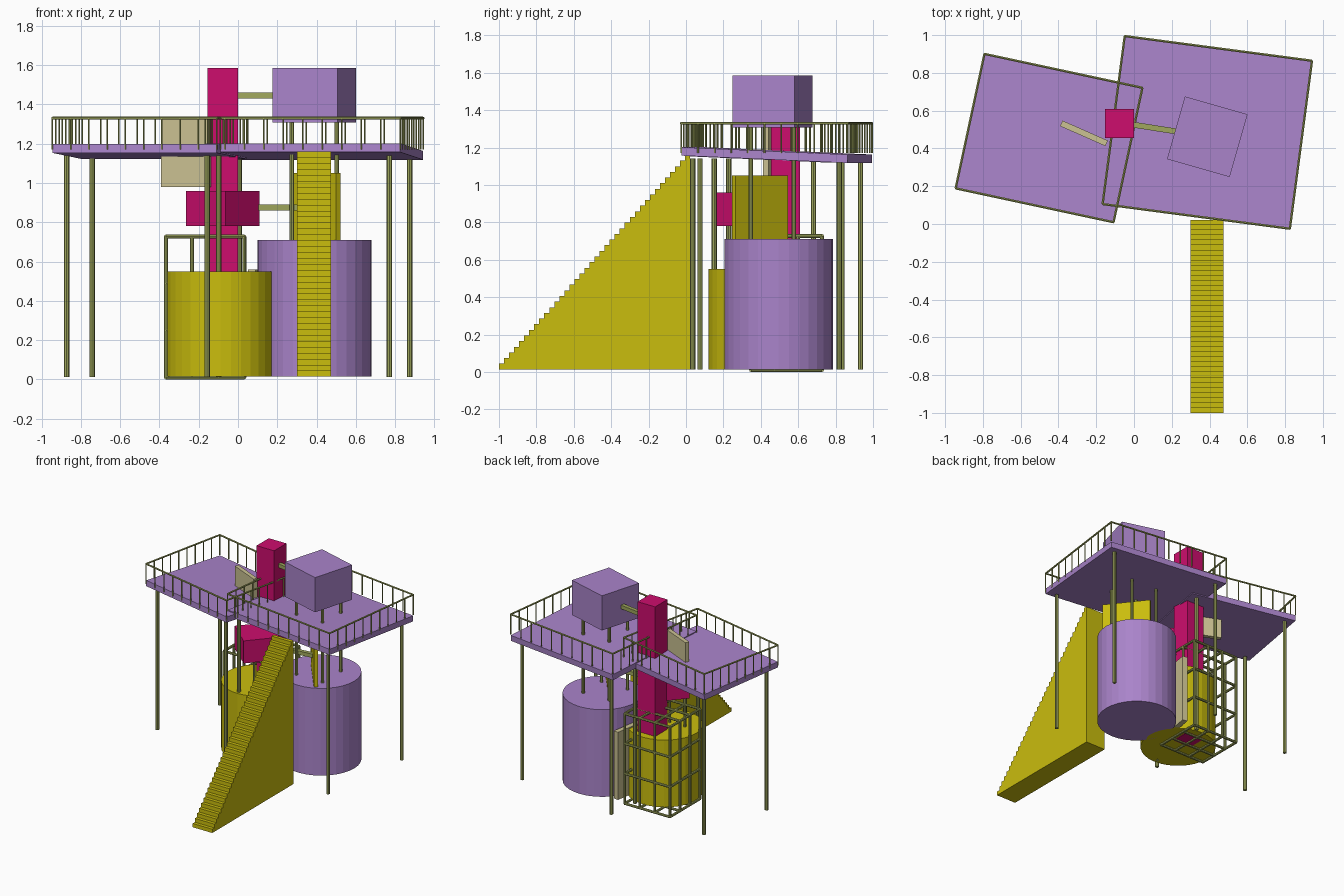
import bpy, bmesh
from math import radians, atan2, hypot
from mathutils import Vector, Matrix

cube = bpy.data.objects.get("Cube")
if cube:
    bpy.data.objects.remove(cube, do_unlink=True)


def material(name, rgb):
    m = bpy.data.materials.new(name)
    m.use_nodes = True
    m.diffuse_color = (*rgb, 1)
    m.node_tree.nodes["Principled BSDF"].inputs["Base Color"].default_value = (*rgb, 1)
    return m


PURPLE = material("lilac", (0.40, 0.23, 0.59))
YELLOW = material("mustard_yellow", (0.59, 0.51, 0.004))
MAGENTA = material("magenta", (0.61, 0.004, 0.155))
BEIGE = material("sand", (0.60, 0.54, 0.29))
GREEN = material("moss_green", (0.35, 0.39, 0.11))


def finish(name, bm, mat):
    bmesh.ops.recalc_face_normals(bm, faces=bm.faces)
    mesh = bpy.data.meshes.new(name)
    bm.to_mesh(mesh)
    bm.free()
    mesh.materials.append(mat)
    ob = bpy.data.objects.new(name, mesh)
    bpy.context.collection.objects.link(ob)
    return ob


def box(name, mat, x, y, z0, z1, sx, sy, turn=0, tilt=0):
    bm = bmesh.new()
    m = (Matrix.Translation((x, y, (z0 + z1) / 2)) @ Matrix.Rotation(radians(turn), 4, 'Z')
         @ Matrix.Rotation(radians(tilt), 4, 'X') @ Matrix.Diagonal((sx, sy, z1 - z0, 1)))
    bmesh.ops.create_cube(bm, size=1, matrix=m)
    return finish(name, bm, mat)


def add_tube(bm, a, b, r, sides=8):
    a, b = Vector(a), Vector(b)
    d = b - a
    m = Matrix.Translation((a + b) / 2) @ d.to_track_quat('Z', 'Y').to_matrix().to_4x4()
    bmesh.ops.create_cone(bm, cap_ends=True, segments=sides, radius1=r, radius2=r,
                          depth=d.length, matrix=m)


def tubes(name, mat, segments, r, sides=8):
    bm = bmesh.new()
    for a, b in segments:
        add_tube(bm, a, b, r, sides)
    return finish(name, bm, mat)


def beam(name, mat, a, b, z0, z1, width):
    dx, dy = b[0] - a[0], b[1] - a[1]
    box(name, mat, (a[0] + b[0]) / 2, (a[1] + b[1]) / 2, z0, z1,
        hypot(dx, dy), width, turn=atan2(dy, dx) * 57.29578)


CORNERS = [(-1, -1), (1, -1), (1, 1), (-1, 1)]


# Tilted deck with four legs and a level railing round the edge
def platform(side, x, y, w, d, turn, posts):
    place = Matrix.Translation((x, y, 0)) @ Matrix.Rotation(radians(turn), 4, 'Z')
    box(side + "_deck", PURPLE, x, y, 1.137, 1.182, w, d, turn, tilt=-2.5)
    feet = [place @ Vector((u * (w / 2 - 0.062), v * (d / 2 - 0.054), 0)) for u, v in CORNERS]
    tubes(side + "_deck_legs", GREEN,
          [((p.x, p.y, 0.012), (p.x, p.y, 1.14)) for p in feet], 0.014)
    ring = [place @ Vector((u * w / 2, v * d / 2, 0)) for u, v in CORNERS]
    rails, uprights = [], []
    for i, p in enumerate(ring):
        q = ring[(i + 1) % 4]
        rails.append(((p.x, p.y, 1.33), (q.x, q.y, 1.33)))
        for k in range(posts):
            s = p.lerp(q, k / posts)
            uprights.append(((s.x, s.y, 1.17), (s.x, s.y, 1.33)))
    tubes(side + "_handrail", GREEN, rails, 0.007, 6)
    tubes(side + "_rail_posts", GREEN, uprights, 0.0045, 6)


platform("right", -0.45, 0.455, 0.855, 0.728, -12.1, 9)
platform("left", 0.388, 0.485, 1.0, 0.897, -7.5, 10)


# Drums
def drum(name, mat, x, y, r, top):
    return tubes(name, mat, [((x, y, 0.014), (x, y, top))], r, 32)


drum("large_drum", PURPLE, 0.39, 0.495, 0.29, 0.71)
drum("small_drum", YELLOW, -0.09, 0.395, 0.275, 0.55)

# Raised cabin on four stilts standing on the large drum
box("cabin", PURPLE, 0.388, 0.462, 1.308, 1.585, 0.345, 0.345, -16)
stilts = [(0.388 + 0.115 * u, 0.462 + 0.115 * v) for u, v in CORNERS]
tubes("cabin_stilts", GREEN, [((x, y, 0.7), (x, y, 1.32)) for x, y in stilts], 0.012)

# Tower with its turned collar block, and linking beams
box("tower", MAGENTA, -0.077, 0.532, 0.01, 1.585, 0.155, 0.155)
box("collar_block", MAGENTA, -0.077, 0.35, 0.78, 0.96, 0.266, 0.266, -41)
beam("upper_beam", GREEN, (-0.02, 0.528), (0.25, 0.486), 1.43, 1.46, 0.03)
beam("lower_beam", GREEN, (0.0, 0.36), (0.39, 0.4), 0.86, 0.89, 0.03)

# Upright panels
beam("yellow_panel", YELLOW, (0.51, 0.255), (0.29, 0.535), 0.7, 1.05, 0.03)
beam("upper_panel", BEIGE, (-0.385, 0.533), (-0.145, 0.427), 0.98, 1.335, 0.032)
beam("lower_panel", BEIGE, (0.07, 0.45), (0.115, 0.72), 0.02, 0.56, 0.04)

# Solid staircase
STEPS = 38
front, back, base, top = -1.0, 0.022, 0.014, 1.16
run, rise = (back - front) / STEPS, (top - base) / STEPS
profile = [(front, base)]
for i in range(STEPS):
    profile += [(front + i * run, base + (i + 1) * rise),
                (front + (i + 1) * run, base + (i + 1) * rise)]
profile.append((back, base))
bm = bmesh.new()
face = bm.faces.new([bm.verts.new((0.30, y, z)) for y, z in profile])
out = bmesh.ops.extrude_face_region(bm, geom=[face])
bmesh.ops.translate(bm, vec=(0.173, 0, 0),
                    verts=[g for g in out["geom"] if isinstance(g, bmesh.types.BMVert)])
finish("staircase", bm, YELLOW)

# Climbing cage: a grid of bars on every side of a box
low, high, N = (-0.367, 0.348, 0.01), (0.032, 0.727, 0.727), 3
bars = []
for axis in range(3):
    j, k = (axis + 1) % 3, (axis + 2) % 3
    for s in range(N + 1):
        for t in range(N + 1):
            if s in (0, N) or t in (0, N):
                a = [0, 0, 0]
                a[j] = low[j] + (high[j] - low[j]) * s / N
                a[k] = low[k] + (high[k] - low[k]) * t / N
                b = a[:]
                a[axis], b[axis] = low[axis], high[axis]
                bars.append((a, b))
tubes("climbing_cage", GREEN, bars, 0.01)
